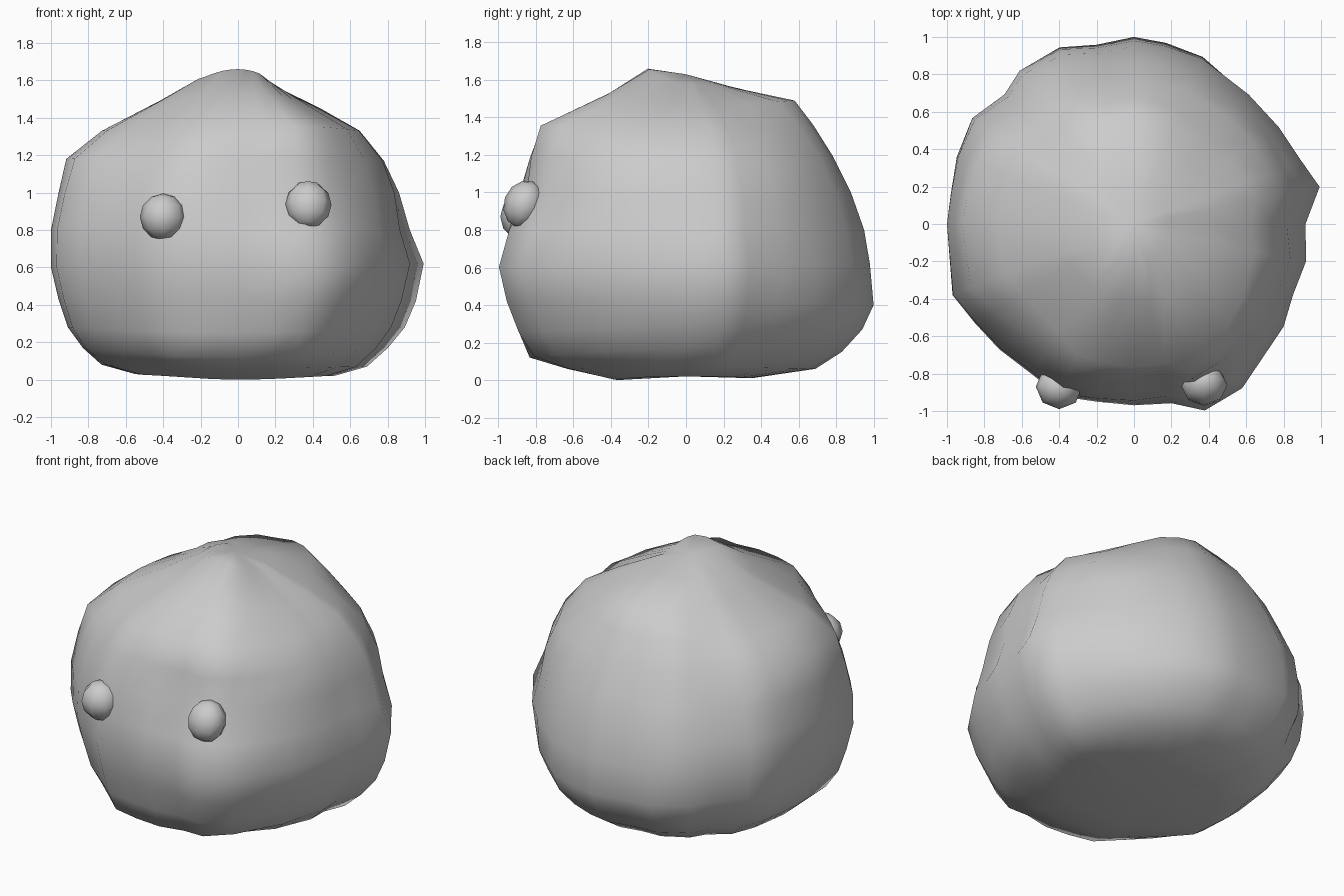
import bpy, bmesh, math
from mathutils import Vector

if "Cube" in bpy.data.objects:
    bpy.data.objects.remove(bpy.data.objects["Cube"])

# plan outline of the blob at its widest (x, y), counter-clockwise
OUTLINE = [(.92, 0), (1, .2), (.9, .34), (.78, .52), (.62, .7), (.37, .9), (.17, .97),
           (0, 1), (-.2, .96), (-.4, .95), (-.62, .83), (-.7, .7), (-.87, .57), (-.95, .36),
           (-.98, .16), (-1, 0), (-.97, -.38), (-.85, -.53), (-.72, -.67), (-.55, -.8),
           (-.4, -.92), (-.2, -.95), (0, -.97), (.2, -.96), (.38, -1.0), (.58, -.88),
           (.68, -.73), (.8, -.55), (.85, -.38), (.92, -.2)]

# rings from bottom to top: (scale, height) at left, front, right, back
RINGS = [
    ((.55, .03), (.38, .00), (.52, .02), (.35, .01)),
    ((.73, .08), (.66, .06), (.69, .07), (.69, .06)),
    ((.83, .17), (.87, .12), (.80, .17), (.83, .15)),
    ((.91, .28), (.92, .25), (.89, .28), (.94, .27)),
    ((.96, .43), (.96, .42), (.95, .42), (1.0, .40)),
    ((1.0, .60), (1.0, .60), (1.0, .62), (.98, .62)),
    ((1.0, .80), (.98, .80), (.94, .80), (.95, .80)),
    ((.96, 1.0), (.92, 1.0), (.91, 1.0), (.88, 1.0)),
    ((.92, 1.18), (.86, 1.19), (.84, 1.17), (.78, 1.2)),
    ((.73, 1.33), (.79, 1.36), (.70, 1.33), (.68, 1.36)),
    ((.42, 1.49), (.42, 1.53), (.46, 1.45), (.58, 1.49)),
    ((.22, 1.60), (.21, 1.66), (.18, 1.58), (.25, 1.56)),
]

# local hollows (+) and bulges (-): angle, height, angular width, height width, amount
DENTS = [
    (-65, 1.0, .35, .22, .08), (-113, 1.1, .3, .2, -.03),
    (-135, 1.32, .4, .17, .08), (45, 1.42, .4, .15, .11),
    (45, 1.12, .3, .15, -.02), (135, 1.15, .4, .25, .06),
    (-60, .1, .4, .15, .07), (-45, .28, .35, .15, .03),
    (11, 1.2, .22, .38, .07),
]


def dent(x, y, z):
    f = 1
    for deg, h, w, hw, amount in DENTS:
        d = math.atan2(y, x) - math.radians(deg)
        d = math.atan2(math.sin(d), math.cos(d))
        f -= amount * math.exp(-(d / w) ** 2 - ((z - h) / hw) ** 2)
    return f


def finish(bm, name):
    bmesh.ops.recalc_face_normals(bm, faces=bm.faces)
    mesh = bpy.data.meshes.new(name)
    bm.to_mesh(mesh)
    bm.free()
    mesh.polygons.foreach_set("use_smooth", [True] * len(mesh.polygons))
    ob = bpy.data.objects.new(name, mesh)
    bpy.context.collection.objects.link(ob)
    return ob


# blob body: rings blended between the four side profiles
bm = bmesh.new()
loops = []
for left, front, right, back in RINGS:
    loop = []
    for x, y in OUTLINE:
        r2 = x * x + y * y
        wx, wy = x * x / r2, y * y / r2
        sx = right if x > 0 else left
        sy = back if y > 0 else front
        f, z = (sx[i] * wx + sy[i] * wy for i in (0, 1))
        f *= dent(x, y, z)
        loop.append(bm.verts.new((x * f, y * f, z)))
    loops.append(loop)
n = len(OUTLINE)
for a, b in zip(loops, loops[1:]):
    for i in range(n):
        j = (i + 1) % n
        bm.faces.new((a[i], a[j], b[j], b[i]))
bottom, top = bm.verts.new((0, 0, .02)), bm.verts.new((-.02, 0, 1.63))
for centre, loop in ((bottom, loops[0]), (top, loops[-1])):
    for i in range(n):
        bm.faces.new((centre, loop[i], loop[(i + 1) % n]))
finish(bm, "blob_body")


# eyes: small low-poly balls
def eye(name, centre, size, tilt):
    bm = bmesh.new()
    bmesh.ops.create_uvsphere(bm, u_segments=8, v_segments=6, radius=1)
    ob = finish(bm, name)
    ob.location, ob.scale = Vector(centre), size
    ob.rotation_euler = (math.radians(tilt), 0, 0)


eye("left_eye", (-.4, -.87, .87), (.125, .12, .125), 0)
eye("right_eye", (.375, -.86, .935), (.125, .112, .13), -20)
